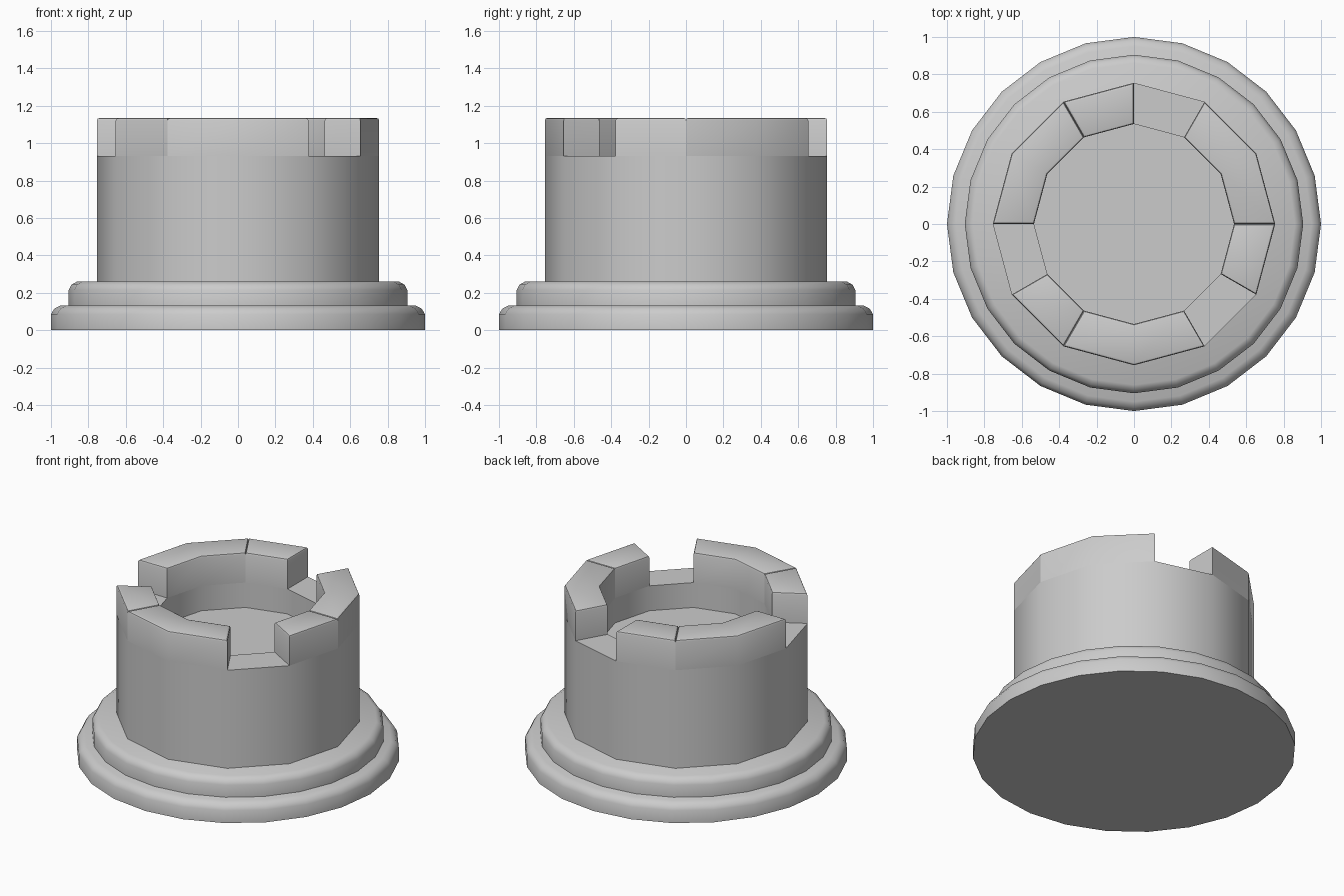
import bpy, bmesh
from math import cos, sin, radians, tau

if "Cube" in bpy.data.objects:
    bpy.data.objects.remove(bpy.data.objects["Cube"])


def finish(name, bm, angle=35):
    bmesh.ops.recalc_face_normals(bm, faces=bm.faces)
    mesh = bpy.data.meshes.new(name)
    bm.to_mesh(mesh)
    bm.free()
    ob = bpy.data.objects.new(name, mesh)
    bpy.context.collection.objects.link(ob)
    bpy.ops.object.select_all(action='DESELECT')
    bpy.context.view_layer.objects.active = ob
    ob.select_set(True)
    bpy.ops.object.shade_smooth_by_angle(angle=radians(angle))
    return ob


def lathe(name, profile, sides):
    """Revolve an (r, z) profile and close both ends with flat caps."""
    bm = bmesh.new()
    rings = [[bm.verts.new((r * cos(tau * i / sides), r * sin(tau * i / sides), z))
              for i in range(sides)] for r, z in profile]
    for a, b in zip(rings, rings[1:]):
        for i in range(sides):
            j = (i + 1) % sides
            bm.faces.new((a[i], a[j], b[j], b[i]))
    bm.faces.new(rings[0])
    bm.faces.new(rings[-1])
    return finish(name, bm)


R_OUT, R_IN = 0.755, 0.535
LEDGE, TOP = 0.93, 1.135


def merlon(name, start, steps):
    """Raised block on the wall, spanning a number of 30 degree sides."""
    bm = bmesh.new()
    sections = []
    for k in range(steps + 1):
        a = radians(start + 30 * k)
        sections.append([bm.verts.new((r * cos(a), r * sin(a), z)) for r, z in
                         ((R_IN, LEDGE), (R_OUT, LEDGE), (R_OUT, TOP), (R_IN, TOP))])
    for s, t in zip(sections, sections[1:]):
        for i in range(4):
            j = (i + 1) % 4
            bm.faces.new((s[i], s[j], t[j], t[i]))
    bm.faces.new(sections[0])
    bm.faces.new(sections[-1])
    bmesh.ops.recalc_face_normals(bm, faces=bm.faces)
    # chamfer the rim of the top
    rim = [e for e in bm.edges if all(v.co.z > TOP - 0.01 for v in e.verts)
           and e.calc_face_angle(0) > radians(60)]
    bmesh.ops.bevel(bm, geom=rim, offset=0.014, segments=2, profile=0.5, affect='EDGES')
    return finish(name, bm)


# stepped base
lathe("base_lower_step", [(1.0, 0), (1.0, 0.085), (0.983, 0.114), (0.95, 0.132)], 24)
lathe("base_upper_step", [(0.905, 0.13), (0.905, 0.215), (0.89, 0.243), (0.86, 0.26)], 24)

# tower wall with recessed floor
lathe("tower_wall", [(R_OUT, 0.25), (R_OUT, LEDGE), (R_IN, LEDGE), (R_IN, 0.76)], 12)

# battlements: a wide and a narrow block, then a gap, three times round
for n in range(3):
    merlon(f"narrow_battlement_{n + 1}", 90 + 120 * n, 1)
    merlon(f"wide_battlement_{n + 1}", 120 + 120 * n, 2)
